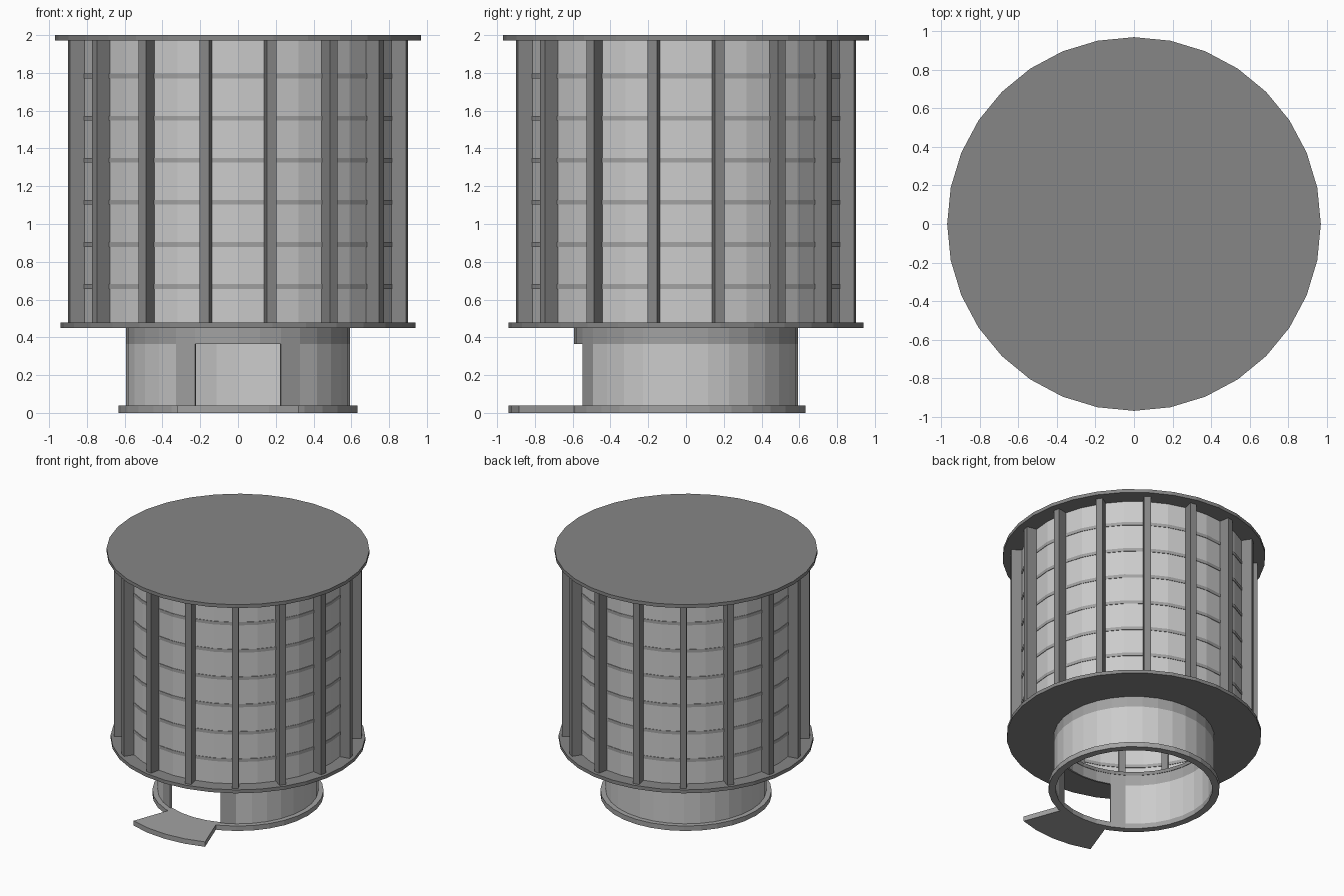
import bpy, bmesh
from math import sin, cos, pi, radians, tau

if "Cube" in bpy.data.objects:
    bpy.data.objects.remove(bpy.data.objects["Cube"])

SIDES = 32


def material(name, v):
    m = bpy.data.materials.new(name)
    m.diffuse_color = (v, v, v, 1)
    m.use_nodes = True
    m.node_tree.nodes["Principled BSDF"].inputs["Base Color"].default_value = m.diffuse_color
    return m


DARK = material("dark_metal", 0.24)
MID = material("mid_metal", 0.36)
LIGHT = material("light_panel", 0.7)


def finish(name, bm, mat):
    bmesh.ops.recalc_face_normals(bm, faces=bm.faces[:])
    me = bpy.data.meshes.new(name)
    bm.to_mesh(me)
    bm.free()
    me.materials.append(mat)
    ob = bpy.data.objects.new(name, me)
    bpy.context.collection.objects.link(ob)
    return ob


def ring(name, r0, r1, z0, z1, mat, start=0.0, sweep=360.0, n=SIDES):
    """Ring or ring sector; angles in degrees counted from the front (-y)."""
    bm = bmesh.new()
    closed = sweep >= 360
    rows = []
    for i in range(n if closed else n + 1):
        a = radians(start + sweep * i / n) - pi / 2
        rows.append([bm.verts.new((r * cos(a), r * sin(a), z))
                     for r, z in ((r0, z0), (r1, z0), (r1, z1), (r0, z1))])
    for i in range(n):
        p, q = rows[i], rows[(i + 1) % len(rows)]
        for k in range(4):
            j = (k + 1) % 4
            bm.faces.new((p[k], q[k], q[j], p[j]))
    if not closed:
        bm.faces.new(rows[0])
        bm.faces.new(rows[-1])
    return finish(name, bm, mat)


def disc(name, r, z0, z1, mat):
    bm = bmesh.new()
    loops = [[bm.verts.new((r * cos(tau * i / SIDES), r * sin(tau * i / SIDES), z))
              for i in range(SIDES)] for z in (z0, z1)]
    for lp in loops:
        bm.faces.new(lp)
    for i in range(SIDES):
        j = (i + 1) % SIDES
        bm.faces.new((loops[0][i], loops[0][j], loops[1][j], loops[1][i]))
    return finish(name, bm, mat)


# Lid and drum floor plate (open in the middle)
disc("lid", 0.97, 1.972, 2.0, DARK)
ring("drum_floor", 0.575, 0.94, 0.45, 0.478, DARK)

# Drum wall with horizontal hoops
ring("drum_wall", 0.825, 0.835, 0.478, 1.972, LIGHT)
for i in range(6):
    z = 0.67 + i * 0.2225
    ring(f"hoop_{i + 1}", 0.821, 0.839, z - 0.013, z + 0.013, MID)

# Vertical posts around the drum
R_IN, R_OUT, HALF_W = 0.805, 0.913, 0.025
for i in range(16):
    a = radians(11.25 + 22.5 * i)
    bm = bmesh.new()
    bmesh.ops.create_cube(bm, size=1)
    for v in bm.verts:
        r = (R_IN + R_OUT) / 2 + v.co.x * (R_OUT - R_IN)
        t = v.co.y * 2 * HALF_W
        v.co = (r * cos(a) - t * sin(a), r * sin(a) + t * cos(a),
                1.225 + v.co.z * 1.494)
    finish(f"post_{i + 1}", bm, DARK)

# Neck: collar above, wall with front opening, door jambs either side
ring("neck_collar", 0.578, 0.593, 0.365, 0.45, MID)
ring("neck_wall", 0.578, 0.593, 0.04, 0.365, LIGHT, 33.75, 292.5, 26)
for name, start in (("right_jamb", 22.5), ("left_jamb", -33.75)):
    ring(name, 0.578, 0.593, 0.04, 0.365, MID, start, 11.25, 1)

# Base ring and the tray projecting from the opening
ring("base_ring", 0.578, 0.632, 0.0, 0.04, MID)
ring("tray", 0.6, 0.94, 0.0, 0.04, MID, -20, 40, 4)
